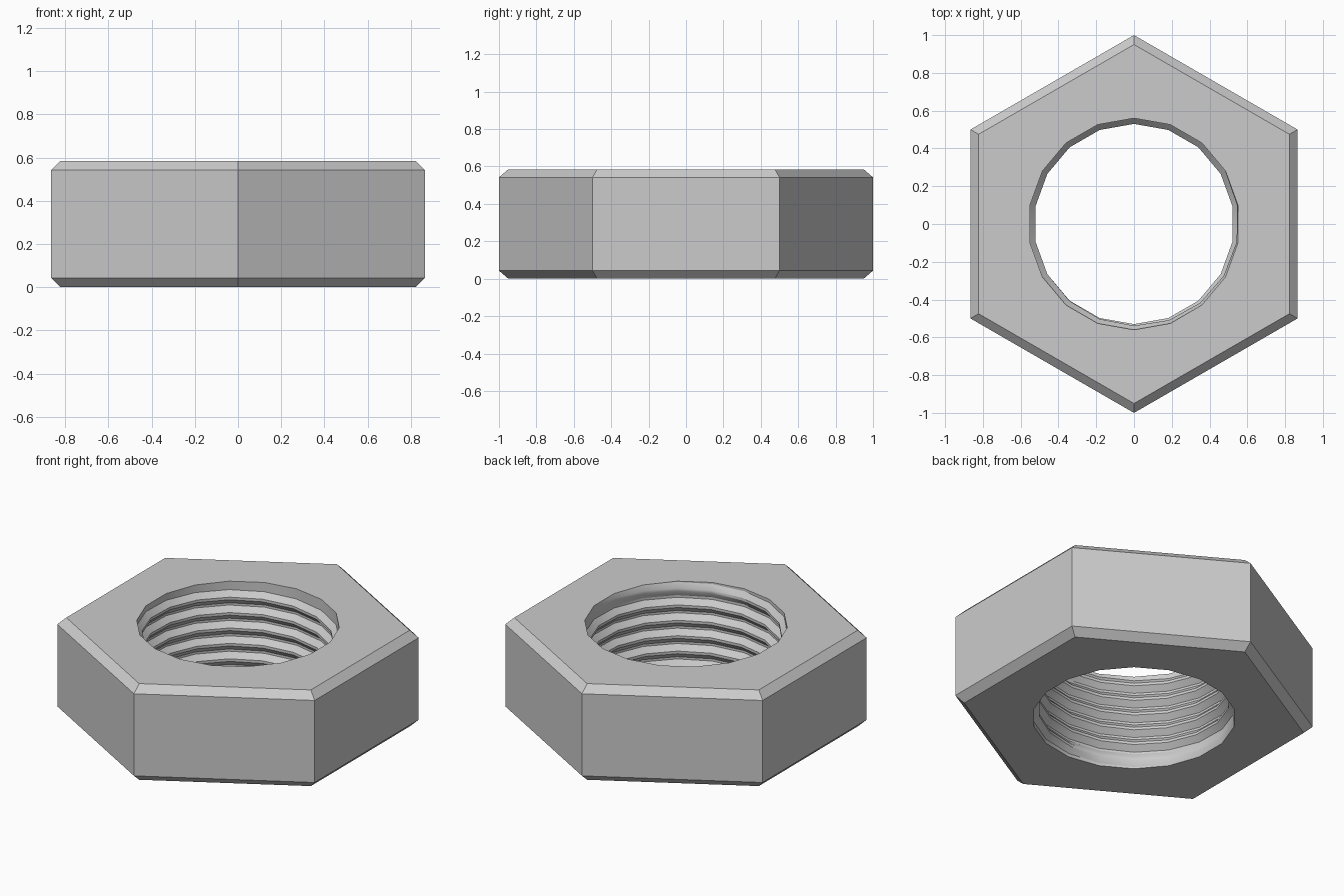
import bpy, bmesh
from math import cos, sin, radians

HEIGHT, CHAMFER = 0.585, 0.043
SIDES = 18                      # facets around the bore
ROOT, DEPTH = 0.56, 0.03        # bore radius and thread depth
PITCH, TURNS = 0.0937, 4.75     # full-depth part of the thread
START = -45                     # angle where the thread reaches full depth
LOW = 0.072                     # height of the thread there
FADE = 180                      # run-in and run-out angle

old = bpy.data.objects.get("Cube")
if old:
    bpy.data.objects.remove(old, do_unlink=True)

steel = bpy.data.materials.new("steel_grey")
steel.use_nodes = True
steel.diffuse_color = (0.6, 0.6, 0.6, 1)
steel.node_tree.nodes["Principled BSDF"].inputs["Base Color"].default_value = (0.6, 0.6, 0.6, 1)


def finish(bm, name):
    mesh = bpy.data.meshes.new(name)
    bm.to_mesh(mesh)
    bm.free()
    mesh.materials.append(steel)
    obj = bpy.data.objects.new(name, mesh)
    bpy.context.collection.objects.link(obj)
    bpy.ops.object.select_all(action='DESELECT')
    obj.select_set(True)
    bpy.context.view_layer.objects.active = obj
    bpy.ops.object.shade_smooth_by_angle(angle=radians(30))


def polar(radius, degrees, z):
    a = radians(degrees)
    return (radius * cos(a), radius * sin(a), z)


def ring(bm, count, radius, z):
    return [bm.verts.new(polar(radius, 90 + 360 * i / count, z)) for i in range(count)]


def band(bm, a, b):
    n = len(a)
    for i in range(n):
        j = (i + 1) % n
        bm.faces.new((a[i], a[j], b[j], b[i]))


# Hexagonal body with chamfered rims and a plain bore
bm = bmesh.new()
rims = [ring(bm, 6, r, z) for r, z in
        ((0.95, 0), (1, CHAMFER), (1, HEIGHT - CHAMFER), (0.95, HEIGHT))]
for lower, upper in zip(rims, rims[1:]):
    band(bm, lower, upper)
bore_low, bore_high = ring(bm, SIDES, ROOT, 0), ring(bm, SIDES, ROOT, HEIGHT)
band(bm, bore_high, bore_low)

# Flat end faces: one panel per hexagon side
per = SIDES // 6
for rim, bore in ((rims[0], bore_low), (rims[3], bore_high)):
    for k in range(6):
        arc = [bore[(per * k + i) % SIDES] for i in range(per, -1, -1)]
        bm.faces.new([rim[k], rim[(k + 1) % 6]] + arc)
bmesh.ops.recalc_face_normals(bm, faces=bm.faces)
finish(bm, "nut_body")

# Helical thread: trapezoid ridge that fades out at both ends
bm = bmesh.new()
profile = ((-0.04, 0), (-0.008, 1), (0.008, 1), (0.04, 0))
step = 360 / SIDES
full = TURNS * 360
rows = []
for i in range(int((full + 2 * FADE) / step) + 1):
    turn = i * step - FADE
    fade = max(0, min(1, 1 + turn / FADE, 1 + (full - turn) / FADE))
    angle = START - 5 + turn     # lines up with the bore facets
    z = LOW + PITCH * turn / 360
    rows.append([bm.verts.new(polar(ROOT - DEPTH * fade * d, angle,
                                    max(0, min(HEIGHT, z + dz))))
                 for dz, d in profile])
for a, b in zip(rows, rows[1:]):
    for i in range(3):
        bm.faces.new((a[i], a[i + 1], b[i + 1], b[i]))
bmesh.ops.dissolve_degenerate(bm, dist=1e-5, edges=bm.edges)
finish(bm, "inner_thread")
